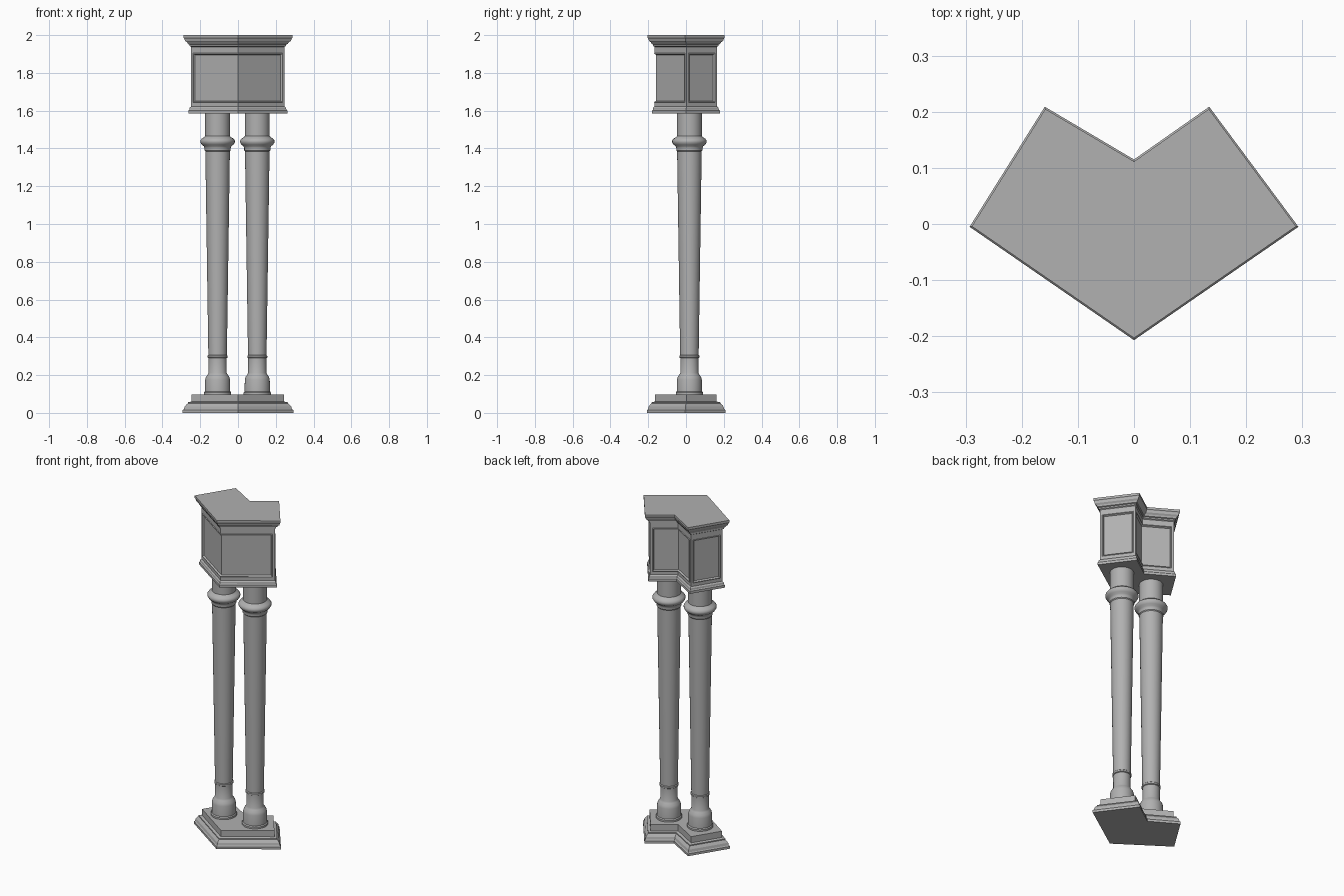
import bpy, bmesh, math
from mathutils import Vector

if "Cube" in bpy.data.objects:
    bpy.data.objects.remove(bpy.data.objects["Cube"])

# Dark grey stone
STONE = bpy.data.materials.new("stone")
STONE.diffuse_color = (0.44, 0.44, 0.44, 1)
STONE.use_nodes = True
STONE.node_tree.nodes["Principled BSDF"].inputs["Base Color"].default_value = STONE.diffuse_color

# Chevron footprint, counter-clockwise from the right tip
OUTLINE = [Vector(p) for p in ((0.293, -0.005), (0.134, 0.209), (0, 0.115),
                               (-0.159, 0.209), (-0.293, -0.005), (0, -0.207))]


def inset_outline(d):
    """Footprint moved inward by d with mitred corners."""
    pts = []
    n = len(OUTLINE)
    for i, p in enumerate(OUTLINE):
        a = (p - OUTLINE[i - 1]).normalized()
        b = (OUTLINE[(i + 1) % n] - p).normalized()
        na, nb = Vector((a.y, -a.x)), Vector((b.y, -b.x))
        pts.append(p - (na + nb) * d / (1 + na.dot(nb)))
    return pts


def loft(name, profile, rings, panel_level=None, smooth_angle=35):
    """Stack closed rings into a capped solid; optionally sink panels in one level."""
    bm = bmesh.new()
    loops = [[bm.verts.new(co) for co in rings(r, z)] for r, z in profile]
    n = len(loops[0])
    levels = []
    for lo, hi in zip(loops, loops[1:]):
        levels.append([bm.faces.new((lo[i], lo[(i + 1) % n], hi[(i + 1) % n], hi[i]))
                       for i in range(n)])
    bm.faces.new(loops[0][::-1])
    bm.faces.new(loops[-1])
    bm.normal_update()
    if panel_level is not None:
        walls = levels[panel_level]
        # End panels, plus front and back panels that fold around the corner
        for group in ((0,), (1, 2), (3,), (4, 5)):
            faces = [walls[i] for i in group]
            for thick, depth in ((0.012, 0), (0.004, 0.003), (0.005, -0.010)):
                bmesh.ops.inset_region(bm, faces=faces, thickness=thick, depth=depth,
                                       use_boundary=True, use_even_offset=True)
                bm.normal_update()
    mesh = bpy.data.meshes.new(name)
    bm.to_mesh(mesh)
    bm.free()
    mesh.materials.append(STONE)
    obj = bpy.data.objects.new(name, mesh)
    bpy.context.collection.objects.link(obj)
    bpy.ops.object.select_all(action='DESELECT')
    obj.select_set(True)
    bpy.context.view_layer.objects.active = obj
    bpy.ops.object.shade_smooth_by_angle(angle=math.radians(smooth_angle))
    return obj


def chevron(d, z):
    return [(p.x, p.y, z) for p in inset_outline(d)]


def circle(cx, cy, sides=32):
    return lambda r, z: [(cx + r * math.cos(math.tau * i / sides),
                          cy + r * math.sin(math.tau * i / sides), z) for i in range(sides)]


# Stepped plinth
loft("plinth", [(0, 0), (0, 0.014), (0.005, 0.02), (0.008, 0.034), (0.016, 0.046),
                (0.02, 0.05), (0.02, 0.056), (0.035, 0.06), (0.035, 0.098)],
     chevron, smooth_angle=20)

# Panelled block with lower moulding and cornice
loft("entablature", [(0.022, 1.585), (0.022, 1.60), (0.026, 1.605), (0.027, 1.615),
                     (0.033, 1.622), (0.033, 1.63), (0.033, 1.917), (0.033, 1.938),
                     (0.027, 1.942), (0.027, 1.95), (0.021, 1.953), (0.017, 1.962),
                     (0.009, 1.97), (0.006, 1.982), (0.003, 1.986), (0.003, 2.0)],
     chevron, panel_level=5, smooth_angle=20)

# Pair of turned columns
COLUMN = [(0.072, 0.095), (0.072, 0.108), (0.067, 0.114), (0.066, 0.175), (0.062, 0.19),
          (0.053, 0.203), (0.048, 0.212), (0.048, 0.29), (0.053, 0.293), (0.053, 0.302),
          (0.049, 0.306), (0.065, 1.385), (0.069, 1.39), (0.069, 1.402), (0.073, 1.412),
          (0.084, 1.42), (0.091, 1.432), (0.091, 1.442), (0.084, 1.452), (0.072, 1.459),
          (0.066, 1.465), (0.066, 1.59)]
for side, x in (("left", -0.108), ("right", 0.102)):
    loft(side + "_column", COLUMN, circle(x, 0.018))
